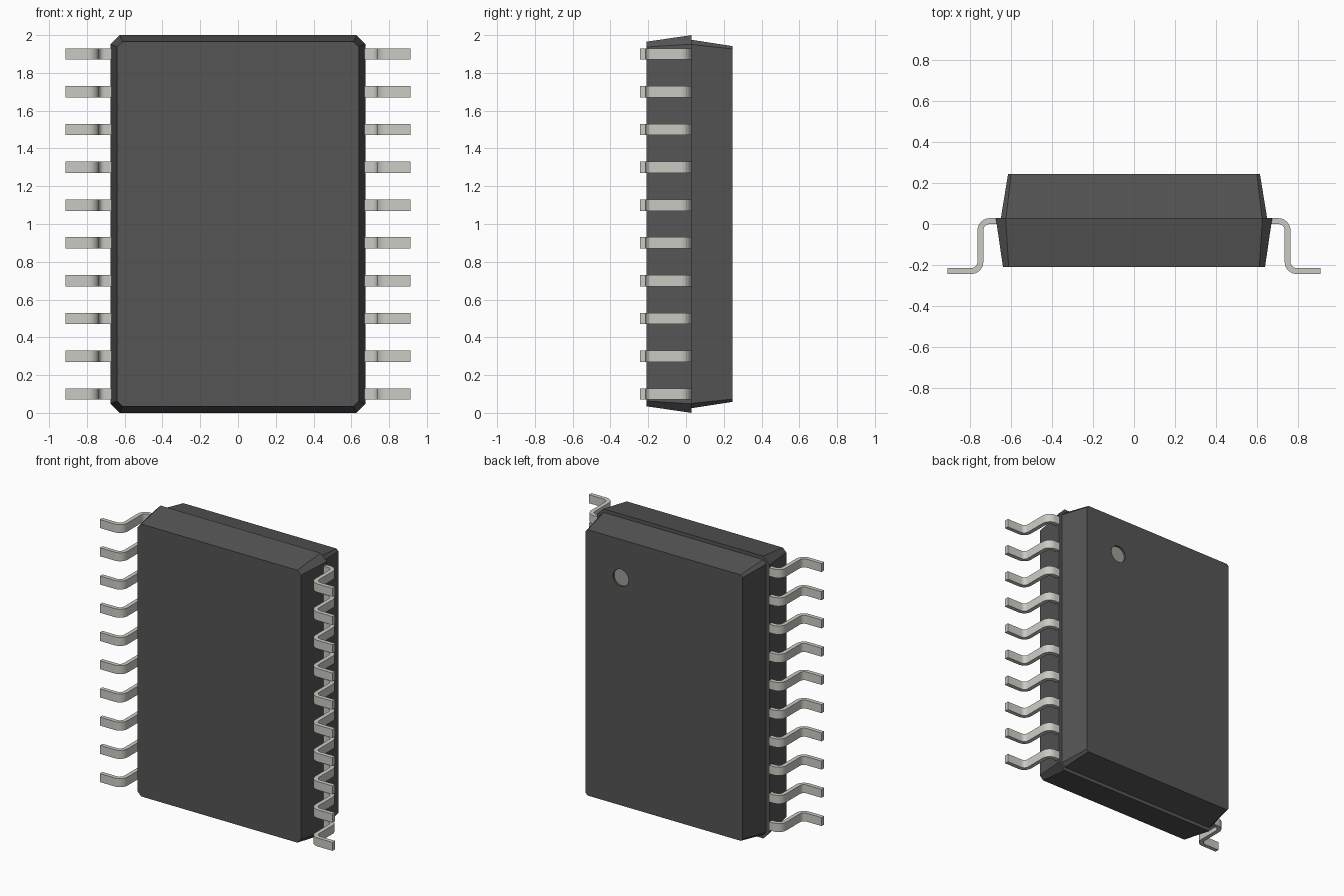
import bpy, bmesh, math

if "Cube" in bpy.data.objects:
    bpy.data.objects.remove(bpy.data.objects["Cube"])


def material(name, rgb):
    m = bpy.data.materials.new(name)
    m.diffuse_color = (*rgb, 1)
    m.use_nodes = True
    m.node_tree.nodes["Principled BSDF"].inputs["Base Color"].default_value = m.diffuse_color
    return m


def make_object(name, bm, mat):
    bmesh.ops.recalc_face_normals(bm, faces=bm.faces)
    mesh = bpy.data.meshes.new(name)
    bm.to_mesh(mesh)
    bm.free()
    mesh.materials.append(mat)
    ob = bpy.data.objects.new(name, mesh)
    bpy.context.collection.objects.link(ob)
    return ob


def disc(name, y, depth, radius):
    bpy.ops.mesh.primitive_cylinder_add(vertices=32, radius=radius, depth=depth,
                                        location=(0.34, y, 1.67), rotation=(math.pi / 2, 0, 0))
    bpy.context.object.name = name
    return bpy.context.object


dark = material("dark_plastic", (0.09, 0.09, 0.09))
metal = material("lead_metal", (0.6, 0.6, 0.56))
mark_grey = material("marker_grey", (0.35, 0.35, 0.31))

# Package body: chamfered rectangles lofted along y, with a step at the seam
# Each section: y, half width, half height, corner chamfer
SECTIONS = [(-0.21, 0.64, 0.965, 0.028), (0.03, 0.675, 1.0, 0.048),
            (0.03, 0.65, 0.975, 0.025), (0.245, 0.615, 0.942, 0.015)]
bm = bmesh.new()
rings = []
for y, w, h, c in SECTIONS:
    outline = [(w, h - c), (w - c, h), (c - w, h), (-w, h - c),
               (-w, c - h), (c - w, -h), (w - c, -h), (w, c - h)]
    rings.append([bm.verts.new((x, y, z + 1)) for x, z in outline])
for a, b in zip(rings, rings[1:]):
    for i in range(8):
        j = (i + 1) % 8
        bm.faces.new((a[i], a[j], b[j], b[i]))
bm.faces.new(rings[0])
bm.faces.new(rings[-1])
body = make_object("package_body", bm, dark)

# Pin-one marker: shallow round recess with a pale floor
cutter = disc("marker_cutter", 0.245, 0.03, 0.06)
cut = body.modifiers.new("marker_recess", 'BOOLEAN')
cut.object = cutter
cut.solver = 'EXACT'
bpy.context.view_layer.objects.active = body
bpy.ops.object.modifier_apply(modifier=cut.name)
bpy.data.objects.remove(cutter)
disc("pin_one_marker", 0.229, 0.006, 0.06).data.materials.append(mark_grey)

# Gull-wing leads: a bent strip given thickness, both sides
T, R, STEPS = 0.0145, 0.045, 6
path = [(0.63, 0.014, 0, 1)]  # x, y, normal x, normal y
for i in range(STEPS + 1):
    a = math.pi / 2 * (1 - i / STEPS)
    path.append((0.705 + R * math.cos(a), 0.014 - R + R * math.sin(a), math.cos(a), math.sin(a)))
for i in range(STEPS + 1):
    a = math.pi / 2 * i / STEPS
    path.append((0.75 + R - R * math.cos(a), -0.23 + R - R * math.sin(a), math.cos(a), math.sin(a)))
path.append((0.912, -0.23, 0, 1))

for label, side in (("right", 1), ("left", -1)):
    for n in range(10):
        zc = 0.1 + 0.2 * n
        bm = bmesh.new()
        rings = [[bm.verts.new((side * (x + s * T * nx), y + s * T * ny, zc + dz))
                  for s, dz in ((1, 0.03), (1, -0.03), (-1, -0.03), (-1, 0.03))]
                 for x, y, nx, ny in path]
        for a, b in zip(rings, rings[1:]):
            for i in range(4):
                j = (i + 1) % 4
                bm.faces.new((a[i], a[j], b[j], b[i]))
        bm.faces.new(rings[0])
        bm.faces.new(rings[-1])
        lead = make_object(f"{label}_lead_{n + 1}", bm, metal)
        bpy.ops.object.select_all(action='DESELECT')
        lead.select_set(True)
        bpy.context.view_layer.objects.active = lead
        bpy.ops.object.shade_smooth_by_angle(angle=math.radians(35))
